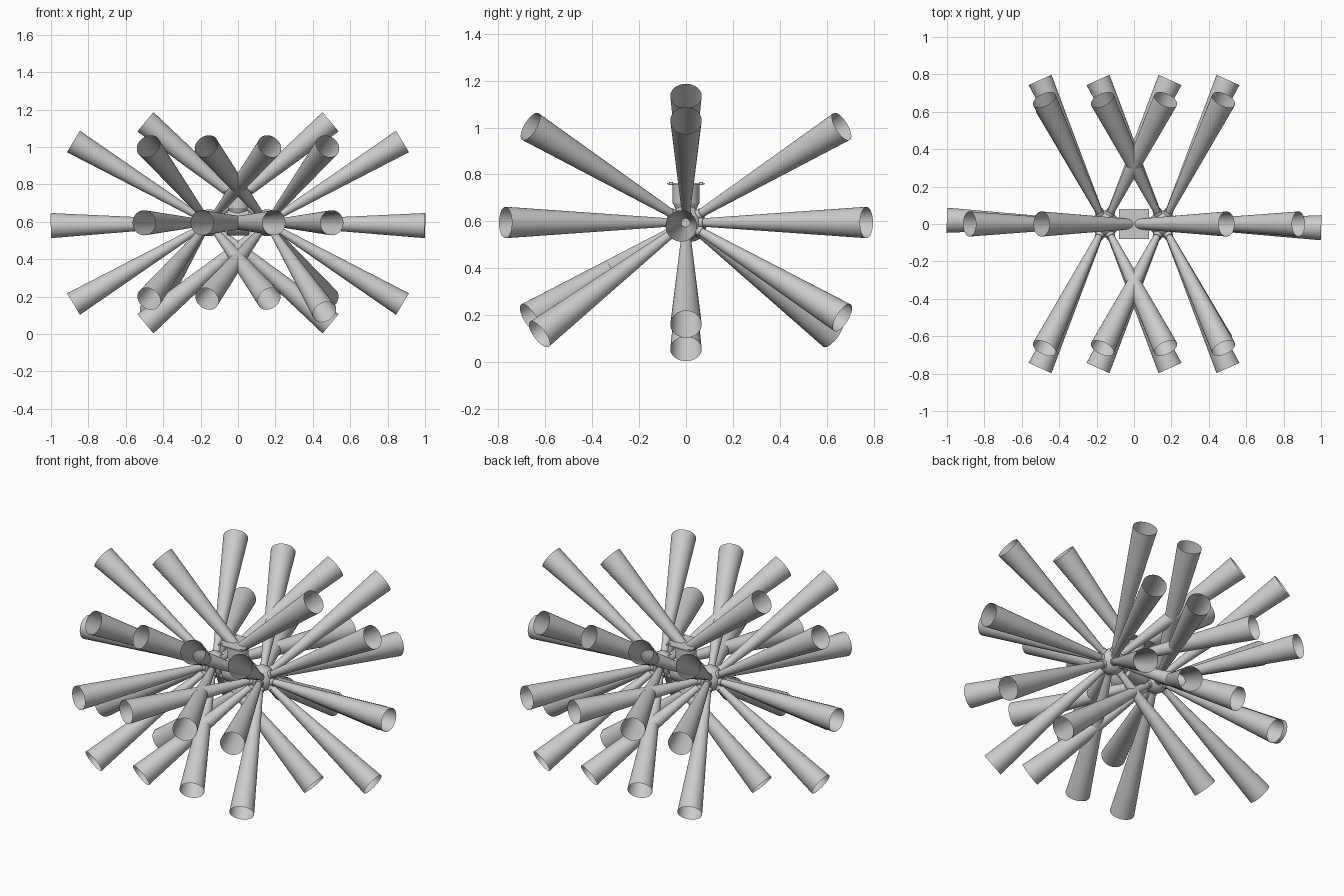
import bpy
import math
from mathutils import Vector

cube = bpy.data.objects.get("Cube")
if cube:
    bpy.data.objects.remove(cube)

# Single brushed grey
grey = bpy.data.materials.new("light grey metal")
grey.use_nodes = True
GREY = (0.6, 0.6, 0.6, 1)
grey.diffuse_color = GREY
grey.node_tree.nodes["Principled BSDF"].inputs["Base Color"].default_value = GREY

HUB_X, HUB_Z = 0.155, 0.595
HUB_R = 0.072
LENGTH = 0.845


def finish(name, smooth=True):
    ob = bpy.context.object
    ob.name = name
    ob.data.materials.append(grey)
    if smooth:
        bpy.ops.object.shade_smooth_by_angle(angle=math.radians(35))
    return ob


def tube(name, start, end, r1, r2, sides=32, fill='NGON'):
    """Straight or tapered cylinder between two points."""
    start, end = Vector(start), Vector(end)
    axis = end - start
    bpy.ops.mesh.primitive_cone_add(
        vertices=sides, radius1=r1, radius2=r2, depth=axis.length,
        end_fill_type=fill, location=(start + end) / 2,
        rotation=axis.to_track_quat('Z', 'Y').to_euler())
    return finish(name)


# Directions of the shades for the +x hub
directions = [(0.845, -0.02, -0.015)]
for up in (1, -1):
    directions.append((0.725, 0, 0.435 * up))
    directions.append((-0.65, 0, 0.54 * up))
for sx in (1, -1):
    for sy in (1, -1):
        directions.append((0.345 * sx, 0.765 * sy, 0))
        directions.append((0.325 * sx, 0.665 * sy, 0.41))
        if sx > 0 and sy < 0:
            directions.append((0.3, -0.61, -0.465))
        else:
            directions.append((0.32 * sx, 0.665 * sy, -0.405))

# Two hubs, the second turned half round
for side, turn in (("left", 1), ("right", -1)):
    hub = Vector((HUB_X * turn, 0, HUB_Z))
    bpy.ops.mesh.primitive_uv_sphere_add(segments=32, ring_count=16, radius=HUB_R, location=hub)
    finish(side + "_hub")
    for i, (x, y, z) in enumerate(directions):
        d = Vector((x * turn, y * turn, z)).normalized()
        tube(f"{side}_collar_{i}", hub + d * 0.06, hub + d * 0.085, 0.024, 0.022, 20)
        tube(f"{side}_shade_{i}", hub + d * 0.08, hub + d * LENGTH, 0.018, 0.067, 32, 'NOTHING')

# Cross tube joining the hubs, with a neck up to the mounting plate
tube("cross_tube", (-0.1, 0, HUB_Z), (0.1, 0, HUB_Z), 0.035, 0.035)
tube("centre_body", (-0.06, 0, HUB_Z), (0.06, 0, HUB_Z), 0.068, 0.068)
tube("mount_neck", (0, 0, 0.63), (0, 0, 0.675), 0.035, 0.055)
tube("mount_cup", (0, 0, 0.675), (0, 0, 0.757), 0.057, 0.057)

# Square mounting plate with rounded corners and four screws
bpy.ops.mesh.primitive_cube_add(size=1, location=(0, 0, 0.76))
plate = finish("mounting_plate", smooth=False)
plate.scale = (0.16, 0.16, 0.008)
bpy.ops.object.transform_apply(location=False, rotation=False, scale=True)
bevel = plate.modifiers.new("rounded_corners", 'BEVEL')
bevel.width = 0.003
bevel.segments = 2
for sx in (1, -1):
    for sy in (1, -1):
        tube("plate_screw", (0.064 * sx, 0.064 * sy, 0.754),
             (0.064 * sx, 0.064 * sy, 0.767), 0.009, 0.009, 16)
